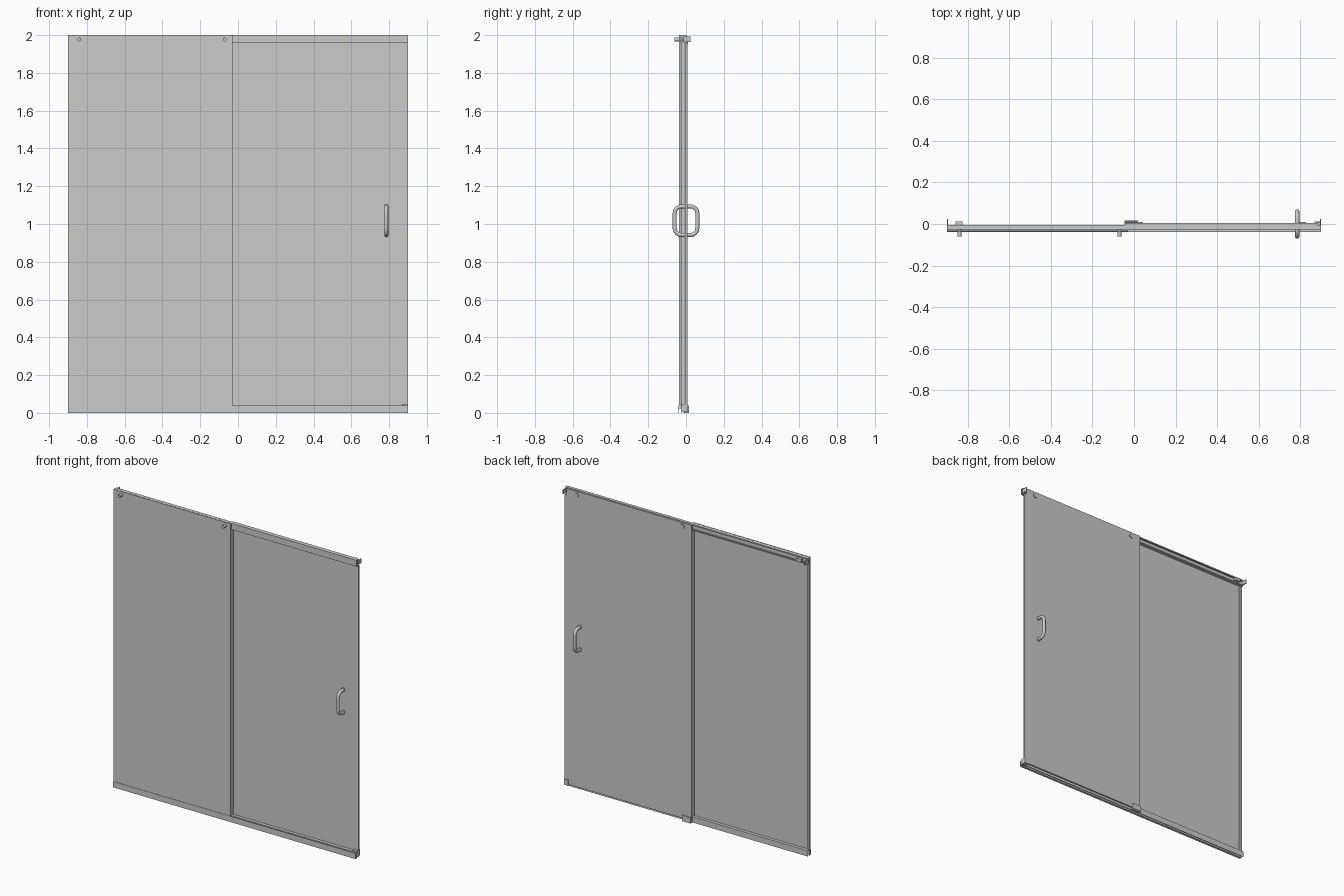
import bpy, bmesh, math
from mathutils import Vector

if "Cube" in bpy.data.objects:
    bpy.data.objects.remove(bpy.data.objects["Cube"])


def link(name, bm):
    bmesh.ops.recalc_face_normals(bm, faces=bm.faces)
    me = bpy.data.meshes.new(name)
    bm.to_mesh(me)
    bm.free()
    ob = bpy.data.objects.new(name, me)
    bpy.context.collection.objects.link(ob)
    return ob


def box(name, x, y, z):
    bm = bmesh.new()
    bmesh.ops.create_cube(bm, size=1)
    for v in bm.verts:
        v.co = Vector([(a + b) / 2 + c * (b - a) for c, (a, b) in zip(v.co, (x, y, z))])
    return link(name, bm)


def extrude_x(name, profile, x0, x1):
    # closed (y, z) profile swept along x
    bm = bmesh.new()
    f = bm.faces.new([bm.verts.new((x0, y, z)) for y, z in profile])
    r = bmesh.ops.extrude_face_region(bm, geom=[f])
    bmesh.ops.translate(bm, vec=(x1 - x0, 0, 0),
                        verts=[g for g in r['geom'] if isinstance(g, bmesh.types.BMVert)])
    return link(name, bm)


def smooth(ob):
    for o in bpy.context.selected_objects:
        o.select_set(False)
    bpy.context.view_layer.objects.active = ob
    ob.select_set(True)
    bpy.ops.object.shade_smooth_by_angle()


def pin(name, x, z, y0, y1, r):
    bpy.ops.mesh.primitive_cylinder_add(vertices=32, radius=r, depth=y1 - y0,
                                        location=(x, (y0 + y1) / 2, z),
                                        rotation=(math.pi / 2, 0, 0))
    ob = bpy.context.object
    ob.name = name
    smooth(ob)
    return ob


# glass panels
box("fixed_glass", (-0.9, -0.03), (-0.036, -0.028), (0.025, 2.0))
box("sliding_glass", (-0.045, 0.882), (-0.004, 0.005), (0.015, 1.998))

# top rail: channel open toward the back
extrude_x("top_rail", [(-0.027, 1.958), (-0.006, 1.958), (-0.006, 1.966), (-0.009, 1.966),
                       (-0.009, 1.961), (-0.024, 1.961), (-0.024, 1.997), (-0.009, 1.997),
                       (-0.009, 1.992), (-0.006, 1.992), (-0.006, 2.0), (-0.027, 2.0)],
          -0.9, 0.9)

# bottom rail: front groove holds the fixed glass, underside is hollow
extrude_x("bottom_rail", [(-0.039, 0.0), (-0.036, 0.0), (-0.036, 0.022), (-0.027, 0.022),
                          (-0.027, 0.0), (-0.024, 0.0), (-0.024, 0.036), (-0.009, 0.036),
                          (-0.009, 0.0), (-0.006, 0.0), (-0.006, 0.039), (-0.027, 0.039),
                          (-0.027, 0.025), (-0.0365, 0.025), (-0.0365, 0.039), (-0.039, 0.039)],
          -0.9, 0.9)

# vertical seals
box("closing_seal", (0.876, 0.899), (-0.006, 0.007), (0.045, 1.955))
box("wall_seal", (-0.9, -0.882), (-0.0275, -0.021), (0.04, 1.957))
box("overlap_seal", (-0.045, -0.03), (-0.0275, -0.007), (0.042, 1.957))

# wall brackets at the rail ends
for side, s in (("left", -1), ("right", 1)):
    a, b = sorted((s * 0.9, s * 0.894))
    box(side + "_wall_bracket", (a, b), (-0.012, 0.024), (1.964, 1.992))

# door stops, floor guide and end block
box("left_door_stop", (-0.86, -0.825), (-0.0085, 0.011), (1.968, 1.99))
guide = extrude_x("floor_guide", [(-0.012, 0.0), (0.016, 0.0), (0.016, 0.04), (0.008, 0.04),
                                  (0.008, 0.01), (-0.005, 0.01), (-0.005, 0.04),
                                  (-0.012, 0.04)], -0.045, 0.02)
bev = guide.modifiers.new("rounding", 'BEVEL')
bev.width = 0.002
bev.segments = 2
box("sill_end_block", (0.868, 0.9), (-0.024, 0.011), (0.008, 0.046))

# fixing bolts through the fixed glass and rollers on the sliding glass
for i, x in enumerate((-0.84, -0.07)):
    pin(f"fixing_bolt_{i}", x, 1.977, -0.06, -0.023, 0.01)
for i, x in enumerate((0.81, 0.025)):
    pin(f"roller_cap_{i}", x, 1.972, 0.003, 0.01, 0.016)
    pin(f"roller_wheel_{i}", x, 1.979, -0.02, -0.003, 0.014)

# pull handles on both sides of the sliding glass
HX, Z0, Z1, REACH, R, TUBE = 0.785, 0.942, 1.093, 0.06, 0.036, 0.0105
for side, s in (("front", -1), ("back", 1)):
    pts = [(0.003, Z0)]
    for k in range(9):
        a = math.pi / 2 * k / 8
        pts.append((REACH - R + R * math.sin(a), Z0 + R - R * math.cos(a)))
    pts += [(y, Z0 + Z1 - z) for y, z in reversed(pts)]
    cu = bpy.data.curves.new(side + "_handle", 'CURVE')
    cu.dimensions = '3D'
    cu.bevel_depth = TUBE
    cu.bevel_resolution = 6
    cu.use_fill_caps = True
    sp = cu.splines.new('POLY')
    sp.points.add(len(pts) - 1)
    for p, (y, z) in zip(sp.points, pts):
        p.co = (HX, s * y, z, 1)
        p.radius = 1
    sp.use_smooth = True
    bpy.context.collection.objects.link(bpy.data.objects.new(side + "_handle", cu))
    for n, z in (("lower", Z0), ("upper", Z1)):
        y0, y1 = sorted((s * 0.003, s * 0.008))
        pin(f"{side}_handle_{n}_washer", HX, z, y0, y1, 0.0135)
